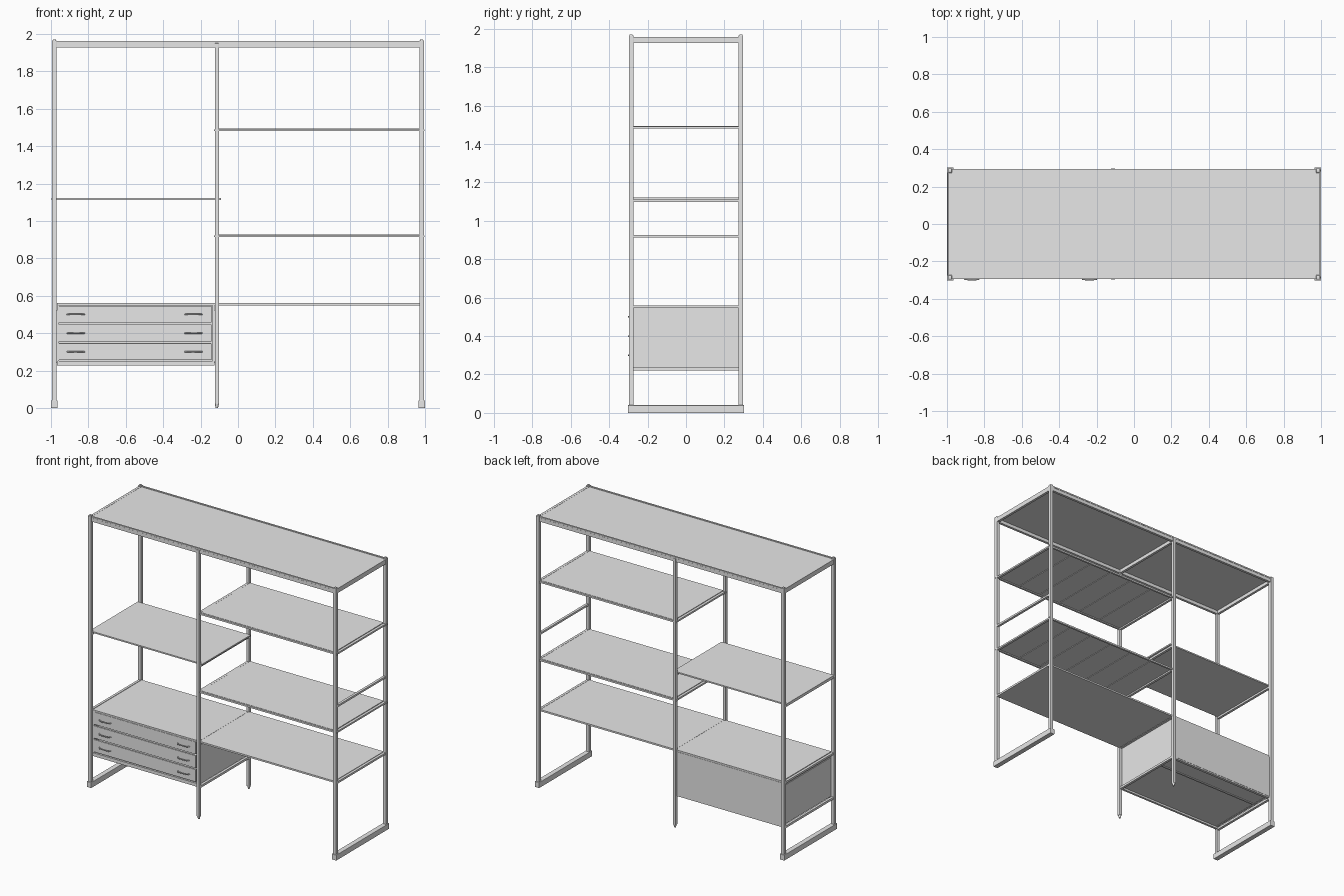
import bpy

cube = bpy.data.objects.get("Cube")
if cube:
    bpy.data.objects.remove(cube, do_unlink=True)

grey = bpy.data.materials.new("plain_grey")
grey.use_nodes = True
grey.diffuse_color = (0.8, 0.8, 0.8, 1)
grey.node_tree.nodes["Principled BSDF"].inputs["Base Color"].default_value = (0.8, 0.8, 0.8, 1)


def box(name, x, y, z, bevel=0):
    """Box given by its (low, high) bounds on each axis."""
    lo, hi = zip(x, y, z)
    bpy.ops.mesh.primitive_cube_add(size=1, location=[(a + b) / 2 for a, b in zip(lo, hi)])
    ob = bpy.context.object
    ob.name = name
    ob.scale = [b - a for a, b in zip(lo, hi)]
    bpy.ops.object.transform_apply(location=False, rotation=False, scale=True)
    ob.data.materials.append(grey)
    if bevel:
        mod = ob.modifiers.new("edges", "BEVEL")
        mod.width, mod.segments = bevel, 2
    return ob


def around(centre, half):
    return (centre - half, centre + half)


END, MID = 0.982, -0.113      # frame positions along x
POST_Y, HALF = 0.286, 0.012   # post row and half thickness
INNER = 0.275                 # inside faces of the posts

# Upright posts, with floor runners under the two end frames
for side, x in (("right", -END), ("left", END)):
    for row, y in (("front", -POST_Y), ("back", POST_Y)):
        box(f"{side}_{row}_post", around(x, HALF), around(y, HALF), (0.03, 1.965), 0.002)
        box(f"{side}_{row}_post_cap", around(x, 0.008), around(y, 0.008), (1.96, 1.97), 0.002)
    box(f"{side}_floor_runner", around(x, 0.018), (-0.303, 0.303), (0, 0.04), 0.002)

# Middle posts stand on small round feet
for row, y in (("front", -POST_Y), ("back", POST_Y)):
    box(f"middle_{row}_post", around(MID, 0.011), around(y, HALF), (0.02, 1.95), 0.002)
    bpy.ops.mesh.primitive_cone_add(vertices=16, radius1=0.006, radius2=0.011,
                                    depth=0.022, location=(MID, y, 0.011))
    foot = bpy.context.object
    foot.name = f"middle_{row}_foot"
    foot.data.materials.append(grey)
    bpy.ops.object.shade_smooth_by_angle()

# Crossbars joining front and back posts
for name, x in (("right", -END), ("middle", MID), ("left", END)):
    box(f"{name}_top_crossbar", around(x, 0.009), around(0, INNER), (1.925, 1.952))
    for level, z in (("upper", 1.098), ("lower", 0.545)):
        box(f"{name}_{level}_crossbar", around(x, 0.009), around(0, INNER), (z, z + 0.014))
for name, x in (("right", -END), ("middle", MID)):
    box(f"{name}_cabinet_crossbar", around(x, 0.009), around(0, INNER), (0.222, 0.238))

# Top panel and its long rails
box("top_panel", around(0, 0.985), around(0, 0.288), (1.95, 1.957))
for row, s in (("front", -1), ("back", 1)):
    box(f"{row}_top_rail", around(0, END - HALF), around(s * 0.284, 0.009), (1.926, 1.951))
    box(f"{row}_top_edge", around(0, END - HALF), around(s * 0.288, 0.006), (1.952, 1.962))
for name, x in (("right", -END), ("left", END)):
    box(f"{name}_top_edge", around(x, 0.009), around(0, INNER), (1.952, 1.958))

# Two ribbed metal shelves on the left side
for level, z in (("upper", 1.48), ("lower", 0.913)):
    x0, x1 = MID + 0.012, END - 0.013
    box(f"{level}_shelf_panel", (x0, x1), around(0, 0.278), (z + 0.008, z + 0.014))
    for row, s in (("front", -1), ("back", 1)):
        box(f"{level}_shelf_{row}_rail", (x0, x1), around(s * 0.28, 0.007), (z, z + 0.012))
    for name, x in (("inner", MID), ("outer", END)):
        box(f"{level}_shelf_{name}_bar", around(x, 0.009), around(0, INNER), (z, z + 0.012))
        for s in (-1, 1):
            box(f"{level}_shelf_{name}_peg", around(x, 0.015), around(s * POST_Y, 0.006), (z + 0.002, z + 0.01))
    for i in range(1, 6):
        x = x0 + (x1 - x0) * i / 6
        box(f"{level}_shelf_rib", around(x, 0.004), around(0, INNER), (z + 0.004, z + 0.009))

# Loose board on the right side and the low board on the left
box("right_shelf_board", (-0.996, -0.092), around(0, INNER), (1.112, 1.122))
box("low_shelf_board", (MID + 0.002, 0.97), around(0, 0.282), (0.548, 0.56))

# Drawer cabinet carcass
CX = (-0.968, MID - 0.012)
box("cabinet_top", (CX[0], MID), around(0, 0.282), (0.548, 0.56))
box("cabinet_bottom", CX, around(0, 0.27), (0.24, 0.252))
box("cabinet_back", CX, (0.272, 0.284), (0.236, 0.548))
box("cabinet_front_rail", CX, (-0.284, -0.268), (0.226, 0.25))
box("cabinet_back_rail", CX, (0.262, 0.282), (0.226, 0.24))
box("cabinet_bottom_batten", CX, around(0.13, 0.006), (0.234, 0.242))
for name, x, out in (("right", CX[0], -1), ("left", CX[1], 1)):
    inner = x - out * 0.012
    box(f"cabinet_{name}_side", sorted((x, inner)), around(0, 0.28), (0.238, 0.548))
    face = x + out * 0.005
    box(f"cabinet_{name}_side_plate", sorted((x, face)), around(0, 0.272), (0.24, 0.522))

# Three drawers with a pair of bow handles each
for i, name in enumerate(("bottom", "centre", "top")):
    z = 0.3 + 0.1 * i
    box(f"{name}_drawer_front", (-0.958, -0.142), (-0.282, -0.268), (z - 0.044, z + 0.046), 0.002)
    box(f"{name}_drawer_box", (-0.95, -0.15), (-0.27, 0.25), (z - 0.035, z + 0.03))
    for x in (-0.867, -0.238):
        curve = bpy.data.curves.new(f"{name}_drawer_handle", "CURVE")
        curve.dimensions = "3D"
        curve.bevel_depth, curve.bevel_resolution = 0.004, 2
        curve.use_fill_caps = True
        path = [(-0.046, -0.28), (-0.036, -0.296), (0, -0.299), (0.036, -0.296), (0.046, -0.28)]
        spline = curve.splines.new("POLY")
        spline.points.add(len(path) - 1)
        for point, (dx, y) in zip(spline.points, path):
            point.co = (x + dx, y, z, 1)
        curve.materials.append(grey)
        handle = bpy.data.objects.new(f"{name}_drawer_handle", curve)
        bpy.context.collection.objects.link(handle)
